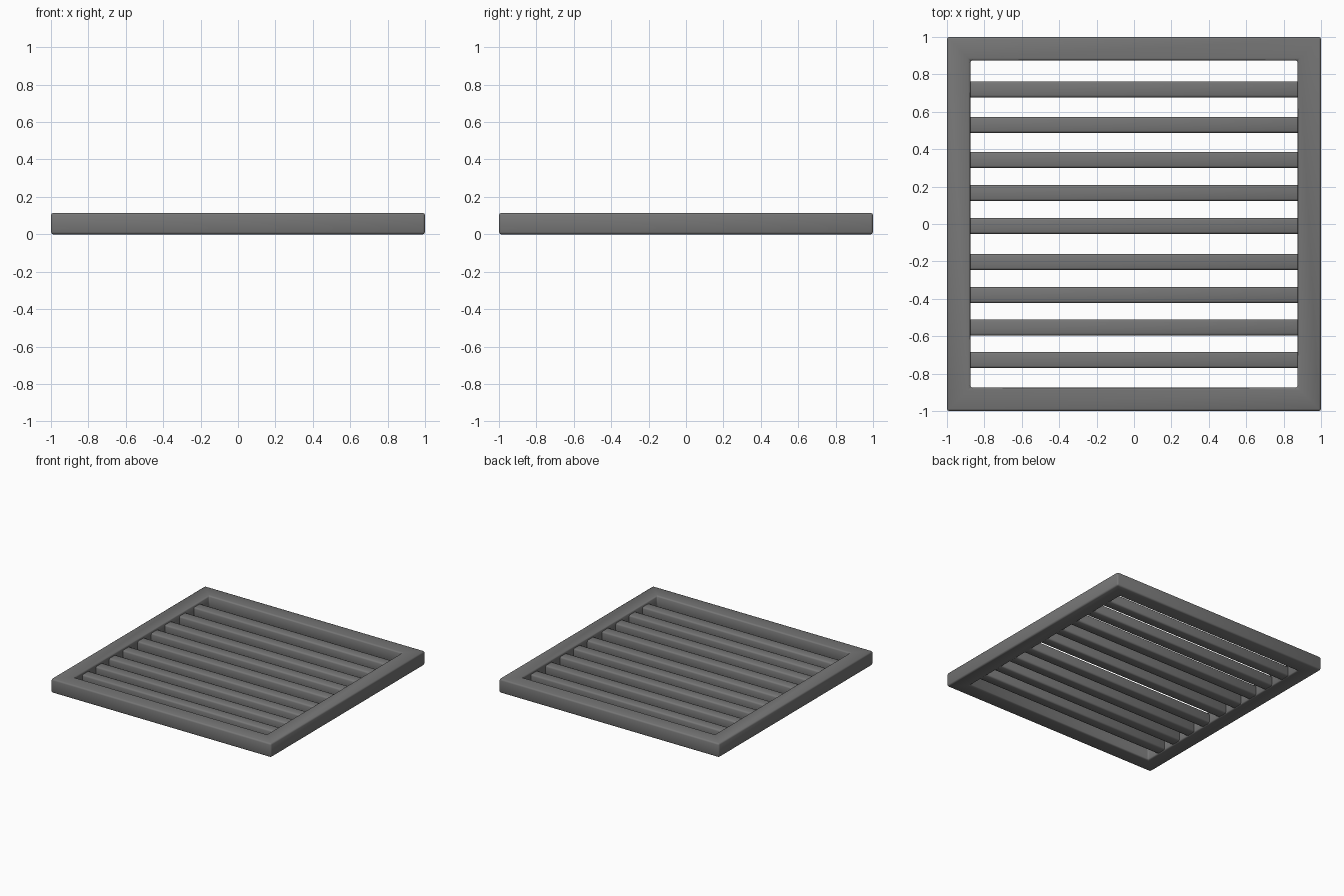
import bpy, bmesh

cube = bpy.data.objects.get("Cube")
if cube:
    bpy.data.objects.remove(cube, do_unlink=True)

grey = bpy.data.materials.new("dark grey metal")
grey.use_nodes = True
colour = (0.18, 0.18, 0.18, 1)
grey.diffuse_color = colour
grey.node_tree.nodes["Principled BSDF"].inputs["Base Color"].default_value = colour


def finish(name, bm, bevel):
    """Turn a bmesh into a softly rounded, smooth shaded object."""
    bmesh.ops.recalc_face_normals(bm, faces=bm.faces)
    mesh = bpy.data.meshes.new(name)
    bm.to_mesh(mesh)
    bm.free()
    mesh.materials.append(grey)
    mesh.shade_smooth()
    obj = bpy.data.objects.new(name, mesh)
    bpy.context.collection.objects.link(obj)
    mod = obj.modifiers.new("rounded edges", "BEVEL")
    mod.width, mod.segments, mod.limit_method = bevel, 2, "ANGLE"
    return obj


# Square frame: a rectangular section carried round four mitred corners
OUTER, INNER, HEIGHT = 1.0, 0.875, 0.114
bm = bmesh.new()
rings = []
for sx, sy in ((-1, -1), (1, -1), (1, 1), (-1, 1)):
    section = ((OUTER, 0), (OUTER, HEIGHT), (INNER, HEIGHT), (INNER, 0))
    rings.append([bm.verts.new((sx * r, sy * r, z)) for r, z in section])
for i in range(4):
    a, b = rings[i], rings[(i + 1) % 4]
    for j in range(4):
        k = (j + 1) % 4
        bm.faces.new((a[j], b[j], b[k], a[k]))
finish("frame", bm, 0.012)

# Slats: slightly uneven spacing, ends buried in the frame
WIDTH, BOTTOM, TOP = 0.086, 0.008, 0.092
for n, y in enumerate((0.72, 0.53, 0.343, 0.166, -0.01, -0.203, -0.38, -0.553, -0.727)):
    bm = bmesh.new()
    bmesh.ops.create_cube(bm, size=1)
    for v in bm.verts:
        v.co.x *= 2 * INNER + 0.03
        v.co.y = v.co.y * WIDTH + y
        v.co.z = BOTTOM + (v.co.z + 0.5) * (TOP - BOTTOM)
    finish(f"slat_{n + 1}", bm, 0.012)
